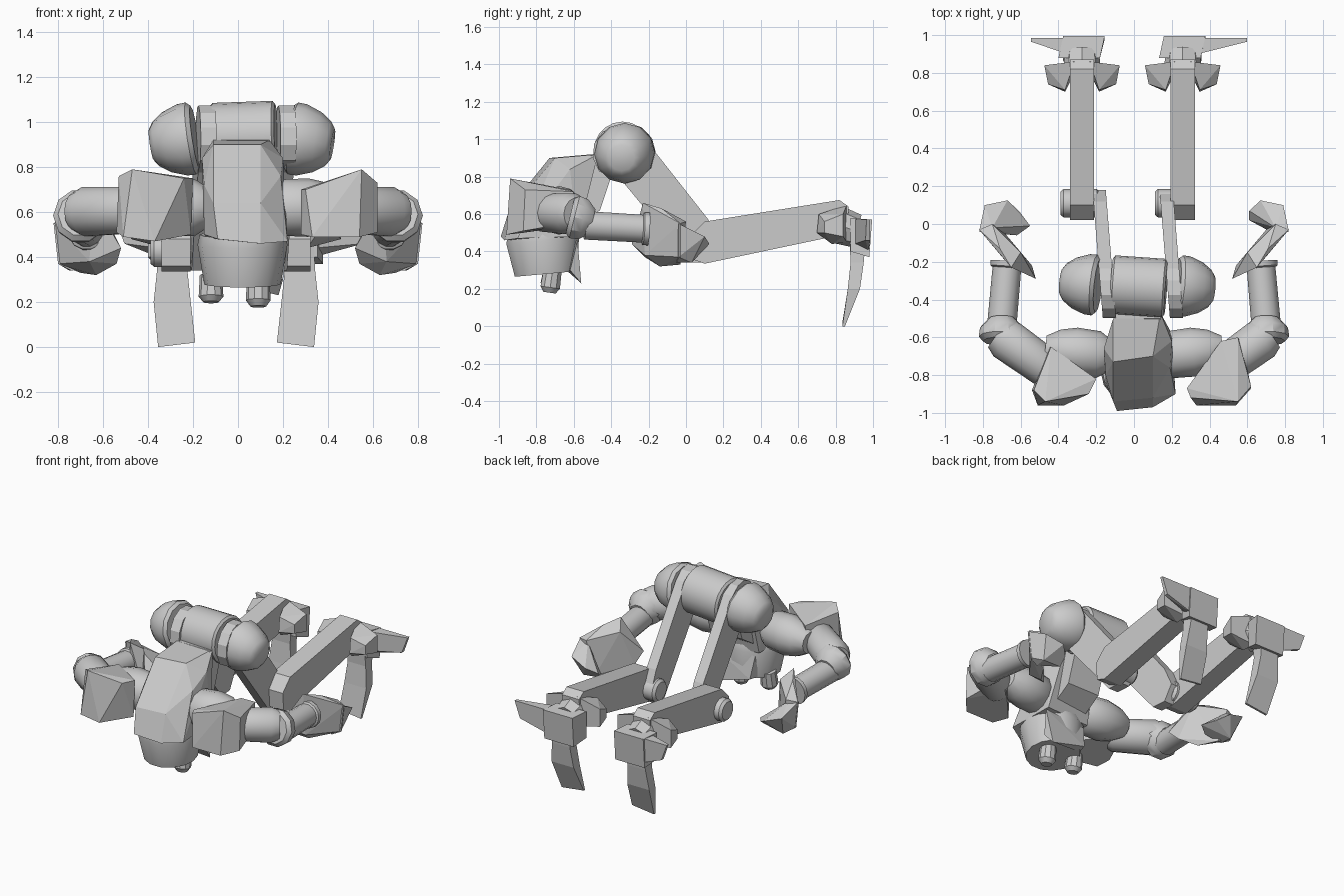
import bpy, bmesh, math
from mathutils import Vector

if "Cube" in bpy.data.objects:
    bpy.data.objects.remove(bpy.data.objects["Cube"])


def finish(name, bm, smooth=False):
    bmesh.ops.recalc_face_normals(bm, faces=bm.faces)
    me = bpy.data.meshes.new(name)
    bm.to_mesh(me)
    bm.free()
    ob = bpy.data.objects.new(name, me)
    bpy.context.collection.objects.link(ob)
    if smooth:
        bpy.ops.object.select_all(action='DESELECT')
        ob.select_set(True)
        bpy.context.view_layer.objects.active = ob
        bpy.ops.object.shade_smooth_by_angle(angle=math.radians(35))
    return ob


def hull(name, pts, side=1, dx=0):
    """Flat-faced solid around a few corner points, optionally mirrored in x."""
    bm = bmesh.new()
    for x, y, z in pts:
        bm.verts.new((x * side + dx, y, z))
    res = bmesh.ops.convex_hull(bm, input=bm.verts)
    junk = {g for g in res['geom_interior'] if isinstance(g, bmesh.types.BMVert)}
    bmesh.ops.delete(bm, geom=list(junk), context='VERTS')
    bmesh.ops.dissolve_limit(bm, angle_limit=0.1, verts=bm.verts, edges=bm.edges)
    return finish(name, bm)


def side_plate(name, prof, x, half, shear=0):
    """Side profile (y, z) extruded along x."""
    bm = bmesh.new()
    a, b = [[bm.verts.new((x + s * half + shear * y, y, z)) for y, z in prof]
            for s in (-1, 1)]
    bm.faces.new(a)
    bm.faces.new(b)
    for i in range(len(prof)):
        j = (i + 1) % len(prof)
        bm.faces.new((a[i], a[j], b[j], b[i]))
    return finish(name, bm)


def lathe(name, start, end, prof, segs=16):
    """Rings of (fraction along axis, radius) from start to end."""
    bm = bmesh.new()
    p, q = Vector(start), Vector(end)
    d = q - p
    rot = d.to_track_quat('Z', 'Y')
    rings = []
    for t, r in prof:
        rings.append([bm.verts.new(p + d * t + rot @ Vector((
            r * math.cos(2 * math.pi * i / segs), r * math.sin(2 * math.pi * i / segs), 0)))
            for i in range(segs)])
    for a, b in zip(rings, rings[1:]):
        for i in range(segs):
            j = (i + 1) % segs
            bm.faces.new((a[i], a[j], b[j], b[i]))
    bm.faces.new(rings[0])
    bm.faces.new(rings[-1])
    return finish(name, bm, True)


# Pelvis drum
lathe("pelvis_drum", (-0.12, -0.32, 0.93), (0.17, -0.34, 0.94),
      [(0, .14), (.04, .155), (.96, .155), (1, .14)], 20)

# Waist and chest
hull("waist", [(x, y, z) for x in (-.1, .14) for y, z in
               ((-.36, .92), (-.5, .92), (-.4, .78), (-.46, .62), (-.62, .52), (-.65, .75))])
hull("chest", [(-.11, -.5, .92), (.14, -.47, .92), (-.16, -.66, .84), (.2, -.62, .84),
               (-.11, -.73, .9), (.1, -.7, .9), (-.15, -.8, .72), (.19, -.76, .76),
               (-.09, -.99, .48), (.1, -.97, .46), (.22, -.9, .47), (-.15, -.84, .5),
               (-.13, -.6, .48), (.2, -.58, .48), (-.11, -.94, .64), (.1, -.92, .64)])

# Hanging head with a rear flap and two pegs
lathe("head", (.02, -.77, .5), (.02, -.75, .28), [(0, .19), (.2, .2), (1, .17)], 14)
hull("head_flap", [(-.1, -.6, .45), (.22, -.58, .46), (-.08, -.57, .3), (.18, -.56, .23),
                   (.2, -.62, .3), (-.1, -.64, .3)])
for x, low in ((-.12, .2), (.09, .18)):
    lathe("head_peg", (x, -.71, .32), (x, -.73, low), [(0, .05), (.8, .055), (1, .035)], 10)

for s, tag in ((-1, "left"), (1, "right")):
    hip = -.16 if s < 0 else .195
    # Hip dome and thigh wrapping round the pelvis
    lathe("hip_dome_" + tag, (hip + s * .03, -.325, .93), (hip + s * .225, -.325 - s * .02, .9),
          [(0, .145), (.1, .162), (.3, .16), (.65, .135), (.9, .1), (1, .07)], 12)
    arc = [(-.35 + .15 * math.cos(a), .925 + .15 * math.sin(a))
           for a in (math.radians(v) for v in range(40, 250, 30))]
    side_plate("thigh_" + tag, arc + [(-.34, .775), (.02, .34), (.12, .34), (.18, .44), (.12, .57)],
               hip - .01, .035, -.08)

    # Knee pin and shin
    leg = -.275 if s < 0 else .258
    pin = -.29 if s < 0 else .21
    lathe("knee_pin_" + tag, (pin - .1, .11, .43), (pin + .11, .11, .43),
          [(0, .06), (.08, .075), (.92, .075), (1, .06)], 14)
    side_plate("shin_" + tag, [(.1, .335), (.03, .36), (.02, .48), (.1, .56), (.82, .675),
                               (.87, .64), (.86, .5), (.74, .47)], leg, .064)

    # Ankle flaps either side of the shin
    for f in (-1, 1):
        hull("ankle_flap_" + tag, [(.04, .86, .45), (.04, .86, .65), (.2, .84, .48), (.2, .84, .6),
                                   (.18, .74, .5), (.18, .74, .56), (.09, .7, .5), (.09, .71, .6),
                                   (.05, .78, .44)], f, leg)
    lathe("ankle_" + tag, (leg, .82, .54), (leg, .91, .51), [(0, .1), (1, .09)], 8)

    # Foot block, side spur and curved claw
    hull("foot_block_" + tag, [(x + k, y, z) for x in (-.11, .11) for k, y, z in
                               ((-.015, .88, .58), (.01, .995, .57), (-.015, .88, .4), (.01, .98, .37))],
         1, leg)
    tip = .27 if s < 0 else .34
    hull("foot_spur_" + tag, [(.08, .9, .57), (.08, .985, .57), (.08, .9, .44), (.08, .975, .4),
                              (tip, .965, .57), (tip, .985, .57), (tip - .04, .96, .46),
                              (tip - .04, .985, .46)], s, leg)
    rows = [(-.06, .08, .875, .96, .45), (-.05, .085, .88, .95, .34),
            (-.065, .1, .865, .93, .2), (-.085, .08, .836, .85, .02)]
    bm = bmesh.new()
    loops = [[bm.verts.new((leg + s * x, y, z - (.02 if x > 0 and z < .1 else 0)))
              for x, y in ((a, c), (b, c), (b, d), (a, d))] for a, b, c, d, z in rows]
    for p, q in zip(loops, loops[1:]):
        for i in range(4):
            j = (i + 1) % 4
            bm.faces.new((p[i], p[j], q[j], q[i]))
    bm.faces.new(loops[0])
    bm.faces.new(loops[-1])
    finish("claw_" + tag, bm)

    # Shoulder dome
    lathe("shoulder_" + tag, (s * .12, -.7, .62), (s * .47, -.66, .62),
          [(0, .08), (.2, .125), (.55, .13), (.8, .11), (1, .07)], 12)

    # Upper arm, elbow and forearm
    lathe("upper_arm_" + tag, (s * .44, -.78, .61), (s * .72, -.58, .6),
          [(0, .09), (.1, .105), (.85, .112), (1, .09)], 14)
    lathe("elbow_" + tag, (s * .7, -.62, .59), (s * .7, -.5, .56),
          [(0, .1), (.2, .122), (.6, .115), (1, .07)], 10)
    lathe("forearm_" + tag, (s * .7, -.54, .54), (s * .67, -.2, .52),
          [(0, .078), (.9, .076), (.92, .088), (1, .09)], 14)

    # Hand: slanted palm plate and a folded finger plate
    hull("palm_" + tag, [(.52, -.29, .44), (.54, -.22, .37), (.65, -.23, .66), (.6, -.15, .6),
                         (.71, -.13, .63), (.82, -.03, .55), (.75, 0, .56), (.8, -.03, .37),
                         (.7, -.03, .33), (.63, -.14, .32), (.66, -.22, .38)], s)
    low = [(.55, -.01, .38), (.62, -.06, .36)] if s < 0 else [(.61, .02, .35)]
    hull("fingers_" + tag, [(.82, -.04, .55), (.75, -.02, .54), (.8, -.04, .37), (.74, -.05, .34),
                            (.79, .1, .48), (.67, .125, .44), (.61, .07, .4),
                            (.75, .03, .34)] + low, s)

# Boxy shoulder guards, the two arms being posed differently
hull("shoulder_guard_left",
     [(-.44, -.65, .73), (-.2, -.82, .75), (-.47, -.94, .79), (-.53, -.88, .76), (-.24, -.9, .75),
      (-.46, -.66, .55), (-.21, -.82, .5), (-.37, -.96, .47), (-.51, -.96, .49), (-.54, -.88, .51)])
hull("shoulder_guard_right",
     [(.46, -.62, .73), (.55, -.6, .72), (.62, -.86, .73), (.55, -.94, .79), (.3, -.92, .7),
      (.28, -.87, .7), (.47, -.66, .53), (.57, -.64, .55), (.62, -.87, .51), (.54, -.96, .49),
      (.33, -.96, .49), (.28, -.87, .5)])
